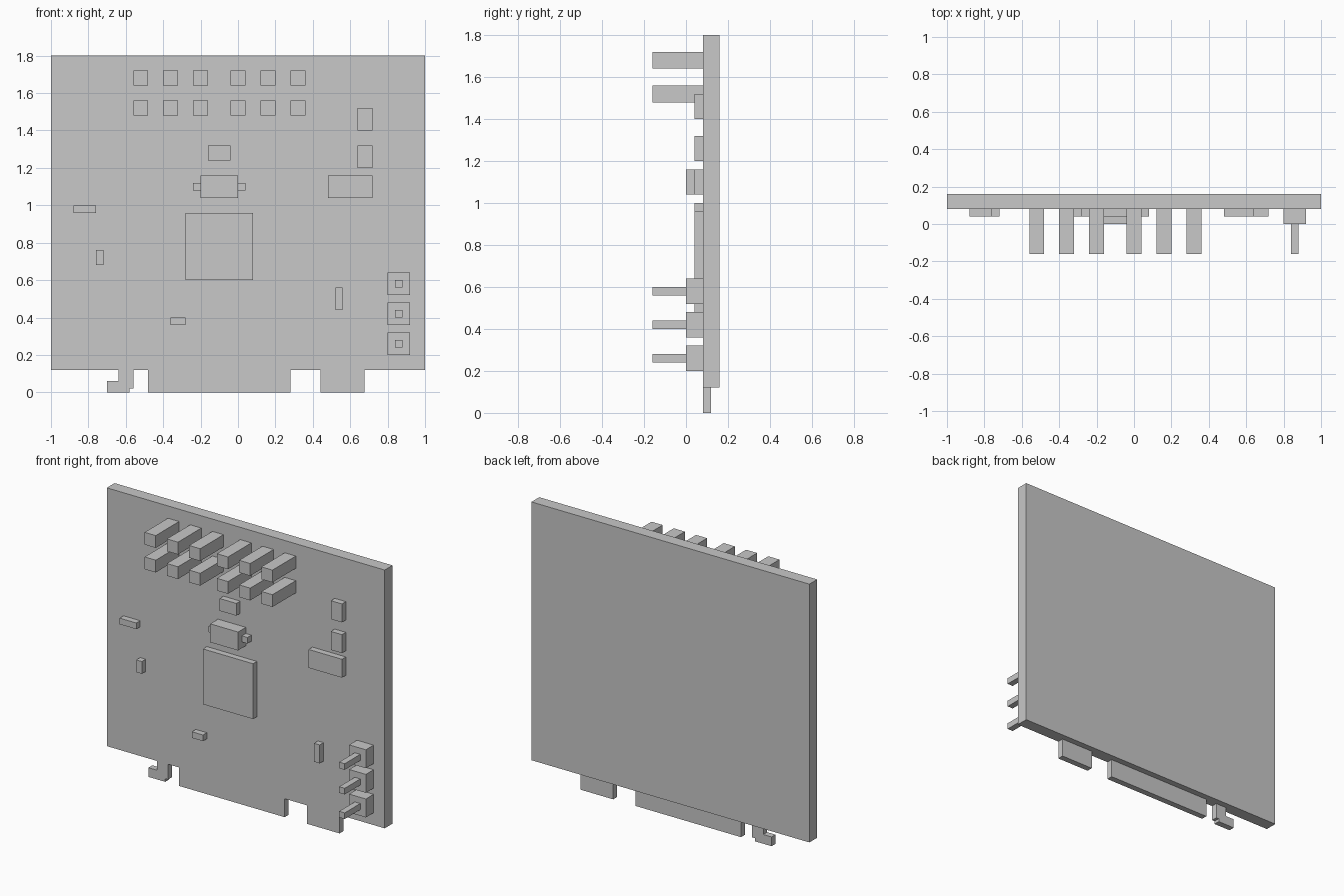
import bpy
import bmesh

cube = bpy.data.objects.get("Cube")
if cube:
    bpy.data.objects.remove(cube, do_unlink=True)

grey = bpy.data.materials.new("light_grey")
grey.use_nodes = True
colour = (0.58, 0.58, 0.58, 1)
grey.diffuse_color = colour
grey.node_tree.nodes["Principled BSDF"].inputs["Base Color"].default_value = colour

FACE = 0.08  # front face of the board


def slab(name, outline, front, back=FACE):
    """Extrude an (x, z) outline from y = front to y = back."""
    bm = bmesh.new()
    face = bm.faces.new([bm.verts.new((x, front, z)) for x, z in outline])
    new = bmesh.ops.extrude_face_region(bm, geom=[face])["geom"]
    verts = [v for v in new if isinstance(v, bmesh.types.BMVert)]
    bmesh.ops.translate(bm, verts=verts, vec=(0, back - front, 0))
    bmesh.ops.recalc_face_normals(bm, faces=bm.faces)
    mesh = bpy.data.meshes.new(name)
    bm.to_mesh(mesh)
    bm.free()
    mesh.materials.append(grey)
    obj = bpy.data.objects.new(name, mesh)
    bpy.context.collection.objects.link(obj)


def box(name, x0, x1, z0, z1, front, back=FACE):
    slab(name, [(x0, z0), (x1, z0), (x1, z1), (x0, z1)], front, back)


# Circuit board
box("board", -1, 1, 0.12, 1.8, FACE, 0.16)

# Edge connector tabs and retaining hook
box("edge_connector_long", -0.48, 0.28, 0, 0.12, FACE, 0.12)
box("edge_connector_short", 0.44, 0.675, 0, 0.12, FACE, 0.12)
slab("retaining_hook", [(-0.7, 0), (-0.58, 0), (-0.58, 0.02), (-0.56, 0.02),
                        (-0.56, 0.12), (-0.64, 0.12), (-0.64, 0.06), (-0.7, 0.06)],
     FACE, 0.12)

# Two rows of power header pins, in two groups of three
for row, z in enumerate((1.48, 1.64)):
    for group, start in enumerate((-0.56, -0.04)):
        for i in range(3):
            x = start + i * 0.16
            box(f"power_pin_{row}_{group}_{i}", x, x + 0.08, z, z + 0.08, -0.16)

# Main chip and crystal with side lugs
box("main_chip", -0.28, 0.08, 0.6, 0.96, 0.04)
box("crystal", -0.2, 0, 1.04, 1.16, 0)
for side, x in (("right", -0.24), ("left", 0)):
    box(f"crystal_lug_{side}", x, x + 0.04, 1.08, 1.12, 0.04)

# Small surface components
components = {
    "upper_capacitor": (0.64, 0.72, 1.4, 1.52),
    "lower_capacitor": (0.64, 0.72, 1.2, 1.32),
    "regulator": (0.48, 0.72, 1.04, 1.16),
    "small_chip": (-0.16, -0.04, 1.24, 1.32),
    "long_resistor": (-0.88, -0.76, 0.96, 1.0),
    "upright_resistor": (-0.76, -0.72, 0.68, 0.76),
    "flat_resistor": (-0.36, -0.28, 0.36, 0.4),
    "tall_resistor": (0.52, 0.56, 0.44, 0.56),
}
for name, extent in components.items():
    box(name, *extent, 0.04)

# Antenna sockets with centre pins
for i in range(3):
    z = 0.2 + i * 0.16
    box(f"antenna_socket_{i}", 0.8, 0.92, z, z + 0.12, 0)
    box(f"antenna_pin_{i}", 0.84, 0.88, z + 0.04, z + 0.08, -0.16, 0)
